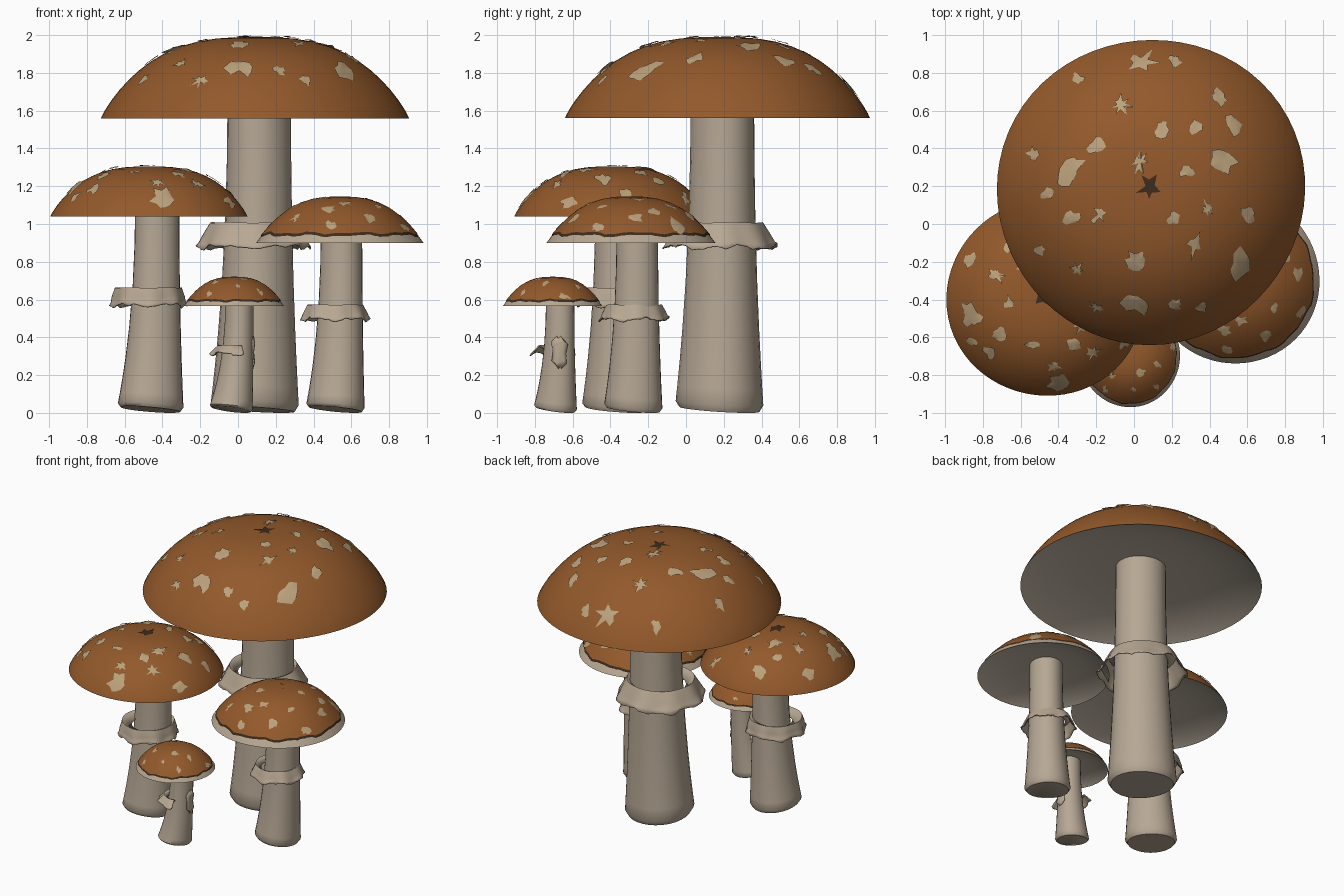
import bpy, bmesh, random
from math import sin, cos, pi, sqrt, atan2, hypot, radians

if "Cube" in bpy.data.objects:
    bpy.data.objects.remove(bpy.data.objects["Cube"])

random.seed(7)


def mat(name, rgb):
    m = bpy.data.materials.new(name)
    m.diffuse_color = (*rgb, 1)
    m.use_nodes = True
    m.node_tree.nodes["Principled BSDF"].inputs["Base Color"].default_value = m.diffuse_color
    return m


SKIN = mat("cap_skin", (0.29, 0.100, 0.024))
EDGE = mat("dark_edge", (0.05, 0.025, 0.012))
FLESH = mat("pale_flesh", (0.48, 0.39, 0.29))
GILL = mat("gills", (0.56, 0.48, 0.39))
STEM = mat("stem", (0.47, 0.39, 0.30))
SCALE = mat("scales", (0.50, 0.36, 0.20))


def finish(bm, name, mats, angle=40, thick=0):
    me = bpy.data.meshes.new(name)
    bm.to_mesh(me)
    bm.free()
    ob = bpy.data.objects.new(name, me)
    bpy.context.collection.objects.link(ob)
    for m in mats:
        me.materials.append(m)
    bpy.ops.object.select_all(action='DESELECT')
    ob.select_set(True)
    bpy.context.view_layer.objects.active = ob
    bpy.ops.object.shade_smooth_by_angle(angle=radians(angle))
    if thick:
        s = ob.modifiers.new("thickness", 'SOLIDIFY')
        s.thickness = thick
        s.offset = 0
    return ob


def loft(bm, rows, closed=True, mat_of=lambda i: 0, ends=(False, False)):
    vs = [[bm.verts.new(p) for p in row] for row in rows]
    n = len(rows[0])
    for i in range(len(vs) - 1):
        for j in range(n if closed else n - 1):
            k = (j + 1) % n
            f = bm.faces.new((vs[i][j], vs[i][k], vs[i + 1][k], vs[i + 1][j]))
            f.material_index = mat_of(i)
    for row, on, i in ((vs[0][::-1], ends[0], 0), (vs[-1], ends[1], len(vs) - 2)):
        if on:
            bm.faces.new(row).material_index = mat_of(i)


class Cap:
    def __init__(self, name, x, y, r, z, h, phase, curve):
        self.name, self.x, self.y, self.r, self.z, self.h, self.p = name, x, y, r, z, h, phase
        self.curve = curve

    def rim(self, a):
        return self.r * (1 + 0.007 * cos(2 * a + self.p) + 0.008 * cos(3 * a + 2 * self.p))

    def height(self, f):
        return self.h * max(0, 1 - min(f, 1) ** self.curve[0]) ** self.curve[1]

    def at(self, a, f, up=0.0):
        R = self.rim(a) * f
        return (self.x + R * cos(a), self.y + R * sin(a), self.z + self.height(f) + up)

    def build(self, pale_rim):
        N = 64
        ang = [2 * pi * j / N for j in range(N)]
        fs = [1, .985, .96, .93, .88, .82, .75, .67, .58, .48, .37, .25, .13, .04]
        # body: gills underneath, flesh or skin on top
        under = [.04, .3, .55, .75, .9, .97]
        rows = [[(self.x + self.rim(a) * f * cos(a), self.y + self.rim(a) * f * sin(a),
                  self.z + .27 * self.h * (1 - f ** 3.5)) for a in ang] for f in under]
        rows += [[self.at(a, f) for a in ang] for f in fs]
        bm = bmesh.new()
        loft(bm, rows, mat_of=lambda i: 1 if i < 6 else 0, ends=(True, True))
        finish(bm, self.name + "_cap", [FLESH if pale_rim else SKIN, GILL])
        # wavy skin lying over the pale margin
        if pale_rim:
            N = 96
            ang = [2 * pi * j / N for j in range(N)]
            edge = [.938 + .008 * sin(9 * a + self.p) + .006 * sin(17 * a) + random.uniform(-.004, .004)
                    for a in ang]
            rows = [[self.at(a, e, -.006) for a, e in zip(ang, edge)]]
            for k in (.004, .018, .09, .2, .35, .5, .65, .8, .96):
                rows.append([self.at(a, e * (1 - k), .006) for a, e in zip(ang, edge)])
            bm = bmesh.new()
            loft(bm, rows, mat_of=lambda i: 1 if i < 2 else 0, ends=(False, True))
            finish(bm, self.name + "_cap_skin", [SKIN, EDGE])

    # one irregular flake lying on the cap
    def flake(self, bm, x, y, size, lift=.012, idx=0, star=False):
        dx, dy = x - self.x, y - self.y
        a = atan2(dy, dx)
        f = hypot(dx, dy) / self.rim(a)
        slope = (self.height(f - .02) - self.height(f + .02)) / (.04 * self.r)
        squash = 1 / sqrt(1 + slope * slope)
        n = 10 if star else random.choice((9, 11, 12, 14))
        spiky = star or random.random() < .3
        stretch, turn = random.uniform(.75, 1.25), random.uniform(0, 6)
        rad = [size * ((.55 if j % 2 else 1.2) if spiky else 1) * random.uniform(.6, 1.25) for j in range(n)]

        def pt(j, s, up):
            t = 2 * pi * j / n
            u, v = rad[j] * s * cos(t) * stretch, rad[j] * s * sin(t) / stretch
            u, v = u * cos(turn) - v * sin(turn), u * sin(turn) + v * cos(turn)
            u *= squash
            px, py = dx + u * cos(a) - v * sin(a), dy + u * sin(a) + v * cos(a)
            b = atan2(py, px)
            return self.at(b, min(.985, hypot(px, py) / self.rim(b)), up)
        rows = [[pt(j, 1, random.uniform(.2, 1.2) * lift) for j in range(n)],
                [pt(j, .55, lift * .8) for j in range(n)],
                [pt(j, .1, lift * .7) for j in range(n)]]
        loft(bm, rows, mat_of=lambda i: idx, ends=(False, True))

    def scales(self, spots, size, big=()):
        bm = bmesh.new()
        for i, (x, y) in enumerate(spots):
            s = size * (1.7 if i in big else random.uniform(.75, 1.2))
            self.flake(bm, x, y, s, .006 + .1 * s)
        if self.r > .3:
            self.flake(bm, self.x - .01, self.y + .02, .06, .006, 1, True)
        finish(bm, self.name + "_cap_scales", [SCALE, EDGE], 30)

    def scatter(self, n):
        out = []
        for i in range(n):
            f = .22 + .68 * sqrt((i + .5) / n) + random.uniform(-.06, .04)
            a = i * 2.39996 + self.p + random.uniform(-.2, .2)
            out.append(self.at(a, f)[:2])
        return out


# bent, flared stem with a slightly tilted foot
def stem(name, base, top, ztop):
    N, rows = 28, []
    for t, s in [(0, .9), (.02, 1), (.07, 1), (.15, 1), (.25, 1), (.4, 1), (.6, 1), (.8, 1), (1, 1)]:
        w = (1 - t) ** 2.2
        x, y, r = (q + (b - q) * w for b, q in zip(base, top))
        row = []
        for j in range(N):
            a = 2 * pi * j / N
            rr = r * s * (1 + .02 * sin(3 * a + base[0] * 9))
            row.append((x + rr * cos(a), y + rr * sin(a),
                        .018 + t * ztop - .013 * (cos(a) + sin(a)) * (1 - t) ** 4))
        rows.append(row)
    bm = bmesh.new()
    loft(bm, rows, ends=(True, True))
    finish(bm, name + "_stem", [STEM], 50)


# ragged skirt hanging round the stem
def skirt(name, x, y, r_in, r_top, r_hem, z_top, z_hem, a0=0, a1=360, n=60):
    full = a1 - a0 == 360
    ang = [radians(a0 + (a1 - a0) * j / (n if full else n - 1)) for j in range(n)]
    drop = z_top - z_hem
    rag = [.05 * sin(11 * a) + random.uniform(-.06, .06) for a in ang]
    rows = []
    for r, t, w in ((r_in, .35, 0), (r_top * .97, .03, 0), (r_top, .0, .2), ((r_top + r_hem) / 2, .48, .6),
                    (r_hem * .95, .8, 1), (r_hem, .95, 1)):
        row = []
        for a, g in zip(ang, rag):
            rr = r * (1 + w * .035 * sin(8 * a + 1))
            row.append((x + rr * cos(a), y + rr * sin(a), z_top - drop * (t + (g if t > .85 else 0))
                        + .008 * w * sin(5 * a)))
        rows.append(row)
    bm = bmesh.new()
    loft(bm, rows[::-1], closed=full)
    finish(bm, name + "_ring", [FLESH], 50, .006)


ROUND, CONIC = (2.8, .88), (2.65, 1.0)

# tall mushroom
big = Cap("tall", .09, .173, .812, 1.56, .43, 5.5, ROUND)
big.build(False)
spots = [(-.30, .77), (.04, .86), (.22, .86), (-.07, .63), (.45, .67), (.15, .5), (.32, .51), (.53, .52),
         (-.53, .37), (-.34, .28), (-.2, .41), (.03, .33), (.47, .34), (.28, .28), (-.46, .16), (-.18, .05),
         (-.33, .03), (.21, .03), (.39, .08), (.61, .05), (.32, -.11), (-.5, -.14), (-.3, -.24), (.01, -.19),
         (.56, -.21), (-.2, -.44), (.01, -.42), (.36, -.44), (.22, -.43)]
big.scales(spots, .046, (1, 9, 12, 24, 26))
stem("tall", (.085, .18, .235), (.11, .195, .168), 1.68)
skirt("tall", .08, .18, .17, .225, .295, 1.005, .87)

# left mushroom
left = Cap("left", -.47, -.395, .52, 1.04, .265, 1.0, ROUND)
left.build(False)
left.scales(left.scatter(24), .04, (14, 20))
stem("left", (-.467, -.378, .176), (-.43, -.365, .117), 1.10)
skirt("left", -.475, -.37, .11, .175, .2, .66, .565)

# right mushroom
right = Cap("right", .54, -.295, .445, .90, .24, 4.0, CONIC)
right.build(True)
right.scales(right.scatter(20), .034, (12, 17))
stem("right", (.518, -.28, .156), (.55, -.258, .11), .95)
skirt("right", .515, -.275, .11, .145, .18, .57, .49)

# small mushroom with a torn ring
small = Cap("small", -.02, -.705, .264, .565, .15, 5.2, CONIC)
small.build(True)
small.scales(small.scatter(12), .024)
stem("small", (-.037, -.69, .115), (.008, -.665, .075), .58)
skirt("small", -.005, -.68, .075, .10, .142, .355, .31, 140, 285, 32)

# piece of the torn ring clinging to the stem
bm = bmesh.new()
rows = []
for z, w, out in ((.24, .12, .0), (.27, .45, .01), (.32, .4, .004), (.37, .5, .01), (.40, .15, .004)):
    rows.append([(-.005 + (.083 + out) * cos(w * k), -.67 + (.083 + out) * sin(w * k),
                  z + .008 * sin(4 * k)) for k in (-1, -.5, 0, .5, 1)])
loft(bm, rows, closed=False)
finish(bm, "small_ring_scrap", [FLESH], 45, .006)
